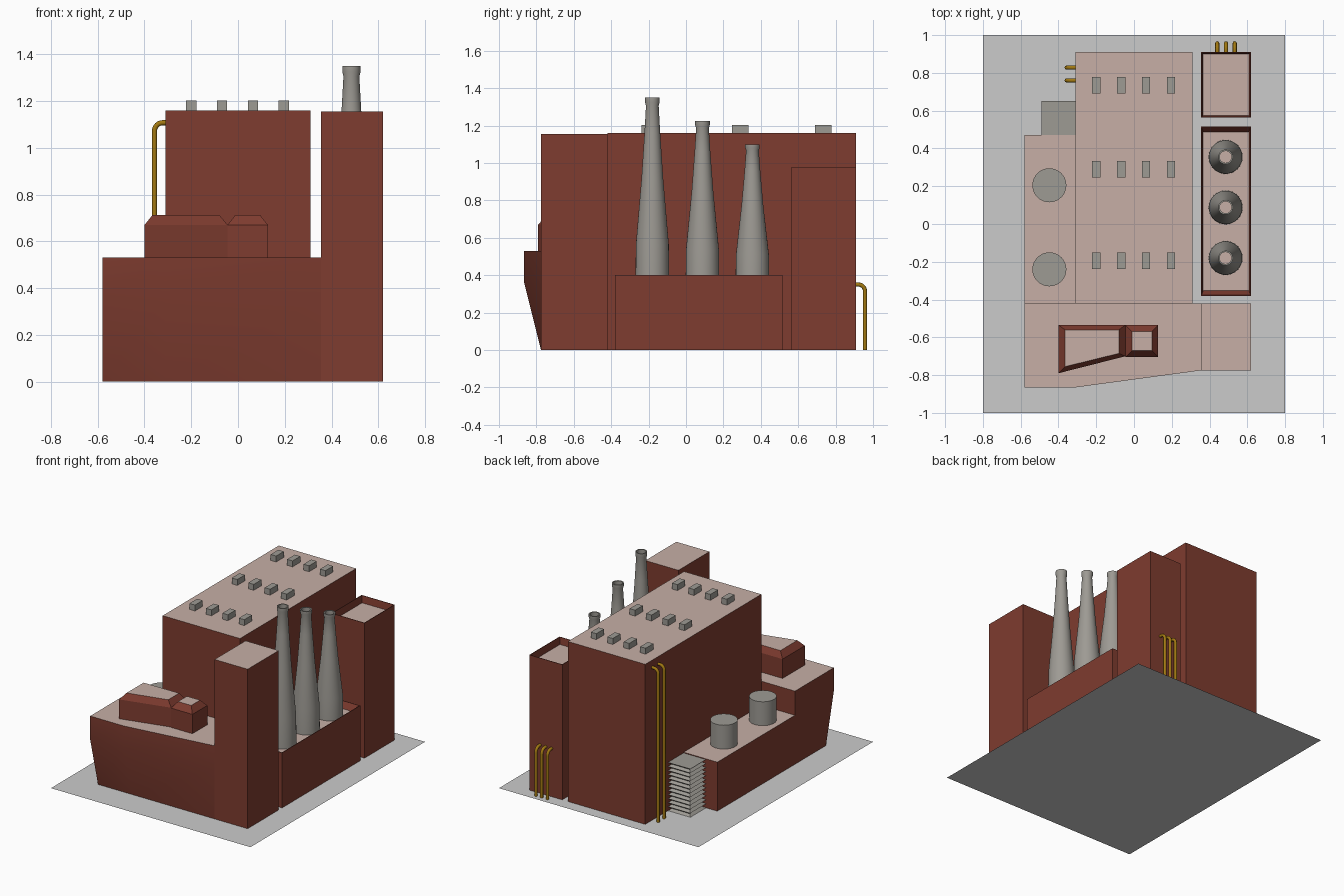
import bpy
import bmesh
import math
from mathutils import Vector

if "Cube" in bpy.data.objects:
    bpy.data.objects.remove(bpy.data.objects["Cube"])


def material(name, rgb):
    m = bpy.data.materials.new(name)
    m.use_nodes = True
    m.diffuse_color = (*rgb, 1)
    m.node_tree.nodes["Principled BSDF"].inputs["Base Color"].default_value = (*rgb, 1)
    return m


BRICK = material("brick red", (0.21, 0.045, 0.029))
ROOF = material("roof beige", (0.57, 0.43, 0.38))
GREY = material("warm grey metal", (0.34, 0.325, 0.295))
GOLD = material("pipe gold", (0.36, 0.19, 0.006))
GROUND = material("ground grey", (0.60, 0.60, 0.60))


def loft(name, rings, wall=BRICK, cap=ROOF, smooth=False):
    """Join rings of (x, y, z) corners with walls and close the last ring with a cap."""
    bm = bmesh.new()
    loops = [[bm.verts.new(p) for p in ring] for ring in rings]
    for low, high in zip(loops, loops[1:]):
        n = len(low)
        for i in range(n):
            j = (i + 1) % n
            bm.faces.new((low[i], low[j], high[j], high[i]))
    if cap:
        bm.faces.new(loops[-1]).material_index = 1
    mesh = bpy.data.meshes.new(name)
    bm.to_mesh(mesh)
    bm.free()
    mesh.materials.append(wall)
    if cap:
        mesh.materials.append(cap)
    obj = bpy.data.objects.new(name, mesh)
    bpy.context.collection.objects.link(obj)
    if smooth:
        bpy.ops.object.select_all(action="DESELECT")
        obj.select_set(True)
        bpy.context.view_layer.objects.active = obj
        bpy.ops.object.shade_smooth_by_angle(angle=math.radians(35))
    return obj


def rect(x0, x1, y0, y1, z, ix=0.0, iy=0.0):
    """Counter-clockwise rectangle, inset by ix and iy."""
    x0, x1, y0, y1 = x0 + ix, x1 - ix, y0 + iy, y1 - iy
    return [(x0, y0, z), (x1, y0, z), (x1, y1, z), (x0, y1, z)]


def circle(cx, cy, r, z, n=32):
    return [(cx + r * math.cos(math.tau * i / n), cy + r * math.sin(math.tau * i / n), z)
            for i in range(n)]


def at(points, z):
    return [(x, y, z) for x, y in points]


def block(name, x0, x1, y0, y1, z0, z1, wall=BRICK, cap=ROOF):
    return loft(name, [rect(x0, x1, y0, y1, z) for z in (z0, z1)], wall, cap)


def parapet_block(name, area, top, floor, ix, iy):
    loft(name, [rect(*area, 0), rect(*area, top),
                rect(*area, top, 0.004, 0.004), rect(*area, floor, ix, iy)])


def pipe(name, wall_point, out, height, reach=0.047, bend=0.035, radius=0.011):
    """Pipe rising from the ground and bending into a wall."""
    base, out = Vector(wall_point), Vector(out)
    path = [base + out * reach]
    for i in range(9):
        a = math.pi / 2 * i / 8
        path.append(base + out * (reach - bend + bend * math.cos(a))
                    + Vector((0, 0, height - bend + bend * math.sin(a))))
    path.append(base + Vector((0, 0, height)))
    curve = bpy.data.curves.new(name, "CURVE")
    curve.dimensions = "3D"
    curve.bevel_depth = radius
    curve.bevel_resolution = 2
    spline = curve.splines.new("POLY")
    spline.points.add(len(path) - 1)
    for p, co in zip(spline.points, path):
        p.co = (*co, 1)
    spline.use_smooth = True
    curve.materials.append(GOLD)
    obj = bpy.data.objects.new(name, curve)
    bpy.context.collection.objects.link(obj)
    bpy.ops.object.select_all(action="DESELECT")
    obj.select_set(True)
    bpy.context.view_layer.objects.active = obj
    bpy.ops.object.convert(target="MESH")


# Ground plate
loft("ground", [rect(-0.8, 0.8, -1, 1, 0)], GROUND, GROUND)

# Main hall with roof vents
block("main_hall", -0.31, 0.31, -0.42, 0.91, 0, 1.16)
for row, y in enumerate((-0.195, 0.29, 0.735)):
    for col in range(4):
        x = -0.2 + col * 0.132
        block(f"roof_vent_{row}_{col}", x - 0.022, x + 0.022, y - 0.044, y + 0.044,
              1.16, 1.203, GREY, GREY)

# Front tower and rear tower
block("front_tower", 0.355, 0.62, -0.775, -0.42, 0, 1.156)
parapet_block("rear_tower", (0.355, 0.62, 0.563, 0.91), 0.98, 0.93, 0.011, 0.011)

# Front building: angled front that leans in towards the ground
plan = [(-0.58, -0.865), (-0.31, -0.865), (0.355, -0.775), (0.355, -0.42), (-0.58, -0.42)]
foot = [(x, max(y, -0.775)) for x, y in plan]
loft("front_building", [at(foot, 0), at(plan, 0.36), at(plan, 0.53)], smooth=True)

# Skylight houses with bevelled roofs
wide = [(-0.4, -0.79), (-0.045, -0.7), (-0.045, -0.535), (-0.4, -0.535)]
wide_top = [(-0.365, -0.755), (-0.08, -0.685), (-0.08, -0.56), (-0.365, -0.56)]
loft("wide_skylight", [at(wide, 0.53), at(wide, 0.67), at(wide_top, 0.713)])
small = (-0.045, 0.128, -0.705, -0.535)
loft("small_skylight", [rect(*small, 0.53), rect(*small, 0.67),
                        rect(*small, 0.713, 0.034, 0.034)])

# Side annex with two tanks
block("side_annex", -0.58, -0.31, -0.42, 0.47, 0, 0.355)
for i, y in enumerate((-0.24, 0.205)):
    loft(f"tank_{i}", [circle(-0.448, y, 0.09, z) for z in (0.355, 0.528)],
         GREY, GREY, smooth=True)

# Pleated cooling stack
pleats = 12
loft("cooling_stack",
     [rect(-0.49, -0.31, 0.47, 0.65, 0.35 * i / (2 * pleats), 0.018 * (i % 2), 0.018 * (i % 2))
      for i in range(2 * pleats + 1)], GREY, GREY)

# Chimney base and three open chimneys, as (radius, share of height)
parapet_block("chimney_base", (0.355, 0.62, -0.38, 0.515), 0.4, 0.355, 0.011, 0.027)
profile = [(0.09, 0), (0.088, 0.21), (0.058, 0.565), (0.042, 0.81), (0.034, 0.955),
           (0.039, 0.975), (0.039, 1), (0.031, 1), (0.031, 0.95), (0.04, 0.78), (0.08, 0)]
for i, (y, top) in enumerate(((-0.18, 1.35), (0.088, 1.225), (0.355, 1.1))):
    loft(f"chimney_{i}", [circle(0.485, y, r, 0.355 + t * (top - 0.355)) for r, t in profile],
         GREY, None, smooth=True)

# Gold pipes on the side and rear walls
for i, y in enumerate((0.76, 0.828)):
    pipe(f"side_pipe_{i}", (-0.31, y, 0), (-1, 0, 0), 1.107)
for i in range(3):
    pipe(f"rear_pipe_{i}", (0.441 + i * 0.046, 0.91, 0), (0, 1, 0), 0.35)
